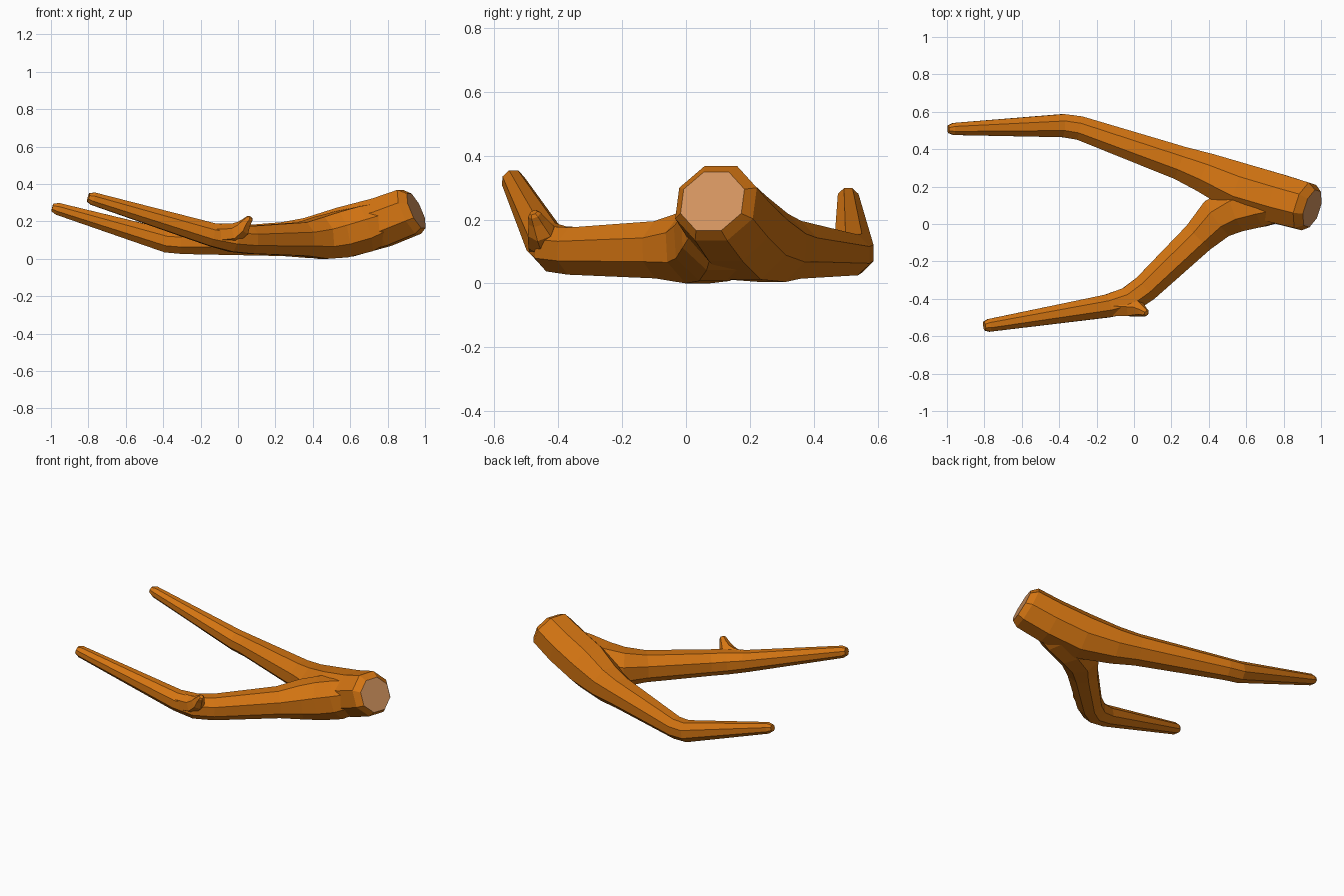
import bpy, bmesh, math
from mathutils import Vector

if "Cube" in bpy.data.objects:
    bpy.data.objects.remove(bpy.data.objects["Cube"])

def material(name, col):
    m = bpy.data.materials.new(name)
    m.diffuse_color = col
    m.use_nodes = True
    m.node_tree.nodes["Principled BSDF"].inputs["Base Color"].default_value = m.diffuse_color
    return m

bark = material("bark", (0.66, 0.178, 0.006, 1))
cut_wood = material("cut_wood", (0.64, 0.29, 0.113, 1))

def limb(name, stations, sides=8, start_dir=None):
    """Skin faceted rings along (x, y, z, radius) stations."""
    pts = [Vector(s[:3]) for s in stations]
    n = len(pts)
    bm = bmesh.new()
    rings = []
    for i, p in enumerate(pts):
        a = (p - pts[i - 1]).normalized() if i > 0 else Vector()
        b = (pts[i + 1] - p).normalized() if i < n - 1 else Vector()
        t = (a + b).normalized()
        if start_dir and i < 2:
            t = Vector(start_dir).normalized()
        side = t.cross(Vector((0, 0, 1))).normalized()
        up = side.cross(t)
        ring = []
        for k in range(sides):
            ang = 2 * math.pi * (k + 0.5) / sides
            ring.append(bm.verts.new(p + stations[i][3] * (side * math.cos(ang) + up * math.sin(ang))))
        rings.append(ring)
    for r0, r1 in zip(rings, rings[1:]):
        for k in range(sides):
            j = (k + 1) % sides
            bm.faces.new((r0[k], r0[j], r1[j], r1[k]))
    cap = bm.faces.new(rings[0])
    bm.faces.new(rings[-1])
    if start_dir:
        cap.material_index = 1
    bmesh.ops.recalc_face_normals(bm, faces=bm.faces)
    me = bpy.data.meshes.new(name)
    bm.to_mesh(me)
    bm.free()
    me.materials.append(bark)
    me.materials.append(cut_wood)
    ob = bpy.data.objects.new(name, me)
    bpy.context.collection.objects.link(ob)
    return ob

# Trunk running on into the long branch
branch = limb("forked_branch", [
    (0.953, 0.083, 0.258, 0.108), (0.915, 0.094, 0.252, 0.138),
    (0.77, 0.135, 0.197, 0.143), (0.57, 0.192, 0.143, 0.144),
    (0.38, 0.275, 0.112, 0.116), (0.25, 0.325, 0.106, 0.098),
    (-0.29, 0.513, 0.090, 0.069), (-0.38, 0.526, 0.096, 0.067),
    (-0.965, 0.508, 0.268, 0.035), (-0.993, 0.507, 0.275, 0.022)],
    start_dir=(-0.88, 0.28, -0.40))

# Second branch, bent outwards
fork = limb("side_branch", [
    (0.83, 0.125, 0.215, 0.105), (0.68, 0.11, 0.162, 0.135),
    (0.55, 0.082, 0.130, 0.134), (0.445, 0.030, 0.113, 0.122),
    (0.345, -0.072, 0.106, 0.097), (0.06, -0.345, 0.102, 0.080),
    (-0.03, -0.408, 0.109, 0.077), (-0.14, -0.438, 0.130, 0.067),
    (-0.775, -0.542, 0.322, 0.037), (-0.80, -0.546, 0.329, 0.026)])

# Small broken twig on the bend
twig = limb("twig_stub", [
    (-0.13, -0.437, 0.128, 0.062), (-0.02, -0.445, 0.136, 0.055),
    (0.025, -0.455, 0.165, 0.044), (0.045, -0.466, 0.195, 0.029),
    (0.062, -0.475, 0.216, 0.021), (0.066, -0.478, 0.223, 0.013)], sides=6)

# Fuse everything into one solid
for part in (fork, twig):
    mod = branch.modifiers.new("join_" + part.name, 'BOOLEAN')
    mod.operation = 'UNION'
    mod.solver = 'EXACT'
    mod.object = part
    bpy.context.view_layer.objects.active = branch
    bpy.ops.object.modifier_apply(modifier=mod.name)
    bpy.data.objects.remove(part, do_unlink=True)

# Rest on the floor
low = min(v.co.z for v in branch.data.vertices)
for v in branch.data.vertices:
    v.co.z -= low
